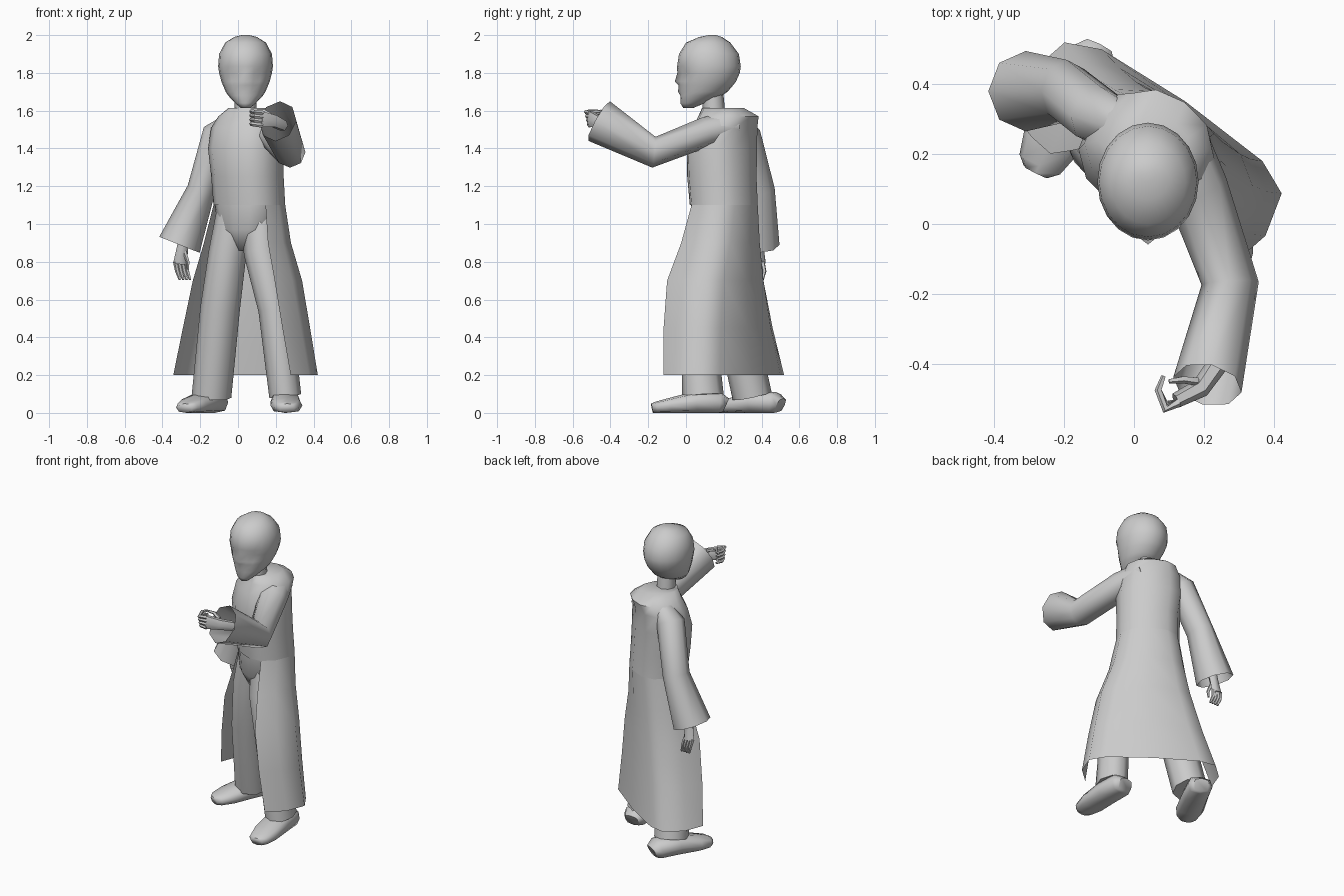
import bpy, bmesh, math
from mathutils import Vector

cube = bpy.data.objects.get("Cube")
if cube:
    bpy.data.objects.remove(cube, do_unlink=True)

grey = bpy.data.materials.new("plain_grey")
grey.use_nodes = True
colour = (0.6, 0.6, 0.6, 1)
grey.diffuse_color = colour
grey.node_tree.nodes["Principled BSDF"].inputs["Base Color"].default_value = colour

Y, Z = Vector((0, 1, 0)), Vector((0, 0, 1))
# The body is twisted towards its right
ACROSS = Vector((0.82, -0.57, 0))
FACING = Vector((-0.57, -0.82, 0))


def loft(name, rings, closed=True, caps=(True, True), angle=60):
    """Skin a list of equal point rings into one object."""
    bm = bmesh.new()
    rows = [[bm.verts.new(p) for p in ring] for ring in rings]
    count = len(rows[0])
    for low, high in zip(rows, rows[1:]):
        for i in range(count if closed else count - 1):
            j = (i + 1) % count
            bm.faces.new((low[i], low[j], high[j], high[i]))
    for row, cap in zip((rows[0], rows[-1]), caps):
        if cap and closed:
            bm.faces.new(row)
    bmesh.ops.recalc_face_normals(bm, faces=bm.faces)
    mesh = bpy.data.meshes.new(name)
    bm.to_mesh(mesh)
    bm.free()
    mesh.materials.append(grey)
    obj = bpy.data.objects.new(name, mesh)
    bpy.context.collection.objects.link(obj)
    bpy.ops.object.select_all(action='DESELECT')
    obj.select_set(True)
    bpy.context.view_layer.objects.active = obj
    bpy.ops.object.shade_smooth_by_angle(angle=math.radians(angle))
    return obj


def power(value, p):
    return math.copysign(abs(value) ** p, value)


def body_ring(x, y, z, wide, deep, p=0.85, steps=range(12)):
    """Twisted, slightly boxy oval; step zero is the middle of the front."""
    ring = []
    for k in steps:
        t = k * math.tau / 12
        ring.append(Vector((x, y, z)) + ACROSS * wide * power(math.sin(t), p)
                    + FACING * deep * power(math.cos(t), p))
    return ring


def tube(name, path, ref=Z, sides=8, caps=(True, True), p=1):
    """Oval tube; each path entry is x, y, z, half width, half height."""
    pts = [Vector(s[:3]) for s in path]
    rings = []
    for i, (c, s) in enumerate(zip(pts, path)):
        along = (pts[min(i + 1, len(pts) - 1)] - pts[max(i - 1, 0)]).normalized()
        side = ref.cross(along).normalized()
        up = along.cross(side)
        turns = [k * math.tau / sides for k in range(sides)]
        rings.append([c + side * s[3] * power(math.cos(t), p)
                      + up * s[-1] * power(math.sin(t), p) for t in turns])
    return loft(name, rings, caps=caps)


# Robe: closed upper body with the flat hood fold on the back
loft("robe_body", [body_ring(*r) for r in (
    (0.06, 0.20, 1.10, 0.19, 0.165),
    (0.05, 0.19, 1.25, 0.19, 0.17),
    (0.04, 0.19, 1.40, 0.20, 0.17),
    (0.045, 0.205, 1.51, 0.19, 0.155),
    (0.06, 0.225, 1.57, 0.16, 0.15),
    (0.055, 0.195, 1.615, 0.095, 0.11))], caps=(False, True))

# Robe: flared skirt, open at the front
panel = range(2, 11)
loft("robe_skirt", [body_ring(*r, steps=panel) for r in (
    (0.06, 0.20, 1.10, 0.19, 0.165, 0.85),
    (0.05, 0.18, 0.90, 0.23, 0.18, 0.75),
    (0.05, 0.155, 0.70, 0.29, 0.20, 0.65),
    (0.045, 0.17, 0.45, 0.35, 0.195, 0.60),
    (0.04, 0.20, 0.20, 0.41, 0.185, 0.55))], closed=False)

# Trousers
loft("trouser_seat", [body_ring(*r) for r in (
    (0.06, 0.20, 1.11, 0.185, 0.16),
    (0.05, 0.18, 0.97, 0.155, 0.13),
    (0.045, 0.18, 0.86, 0.06, 0.07))], angle=80)
tube("right_leg", [
    (-0.01, 0.20, 1.08, 0.10), (-0.055, 0.20, 0.85, 0.10),
    (-0.095, 0.25, 0.55, 0.105), (-0.14, 0.35, 0.09, 0.105)], ref=Y)
tube("left_leg", [
    (0.11, 0.15, 1.08, 0.095), (0.125, 0.10, 0.85, 0.095),
    (0.195, 0.06, 0.55, 0.088), (0.25, 0.09, 0.09, 0.085, 0.11)], ref=Y)


# Shoes: sections from heel to toe
def shoe(name, heel, toe):
    heel, toe = Vector(heel), Vector(toe)
    path = []
    for f, half, tall in ((0, 0.05, 0.08), (0.08, 0.075, 0.11), (0.4, 0.08, 0.115),
                          (0.75, 0.085, 0.08), (0.94, 0.065, 0.06), (1, 0.04, 0.05)):
        c = heel.lerp(toe, f)
        path.append((c.x, c.y, tall / 2, half, tall / 2))
    tube(name, path, p=0.7)


shoe("left_shoe", (0.245, 0.21), (0.26, -0.18))
shoe("right_shoe", (-0.105, 0.50), (-0.28, 0.15))

# Sleeves, open at the cuff
tube("right_sleeve", [
    (-0.01, 0.27, 1.545, 0.06), (-0.105, 0.31, 1.475, 0.085),
    (-0.195, 0.38, 1.18, 0.075, 0.09), (-0.31, 0.38, 0.89, 0.115)],
    ref=Y, caps=(True, False))
tube("left_sleeve", [
    (0.11, 0.24, 1.52, 0.10, 0.08), (0.18, 0.10, 1.485, 0.09, 0.08),
    (0.275, -0.17, 1.38, 0.082), (0.21, -0.46, 1.545, 0.10, 0.12)],
    caps=(True, False))

# Right hand hanging down, fingers side by side
tube("right_palm", [
    (-0.27, 0.385, 0.98, 0.03), (-0.295, 0.39, 0.87, 0.03, 0.025),
    (-0.305, 0.405, 0.79, 0.038, 0.02)], ref=Y, sides=6)
for i in range(4):
    x = -0.332 + 0.018 * i
    tube(f"right_finger_{i + 1}", [
        (x, 0.405, 0.80, 0.012), (x + 0.01, 0.415, 0.75, 0.011),
        (x + 0.025, 0.405, 0.705, 0.007)], ref=Y, sides=5)
tube("right_thumb", [
    (-0.285, 0.385, 0.86, 0.012), (-0.265, 0.37, 0.80, 0.010),
    (-0.265, 0.375, 0.76, 0.006)], ref=Y, sides=5)

# Left hand raised, fingers curling inwards
tube("left_palm", [
    (0.24, -0.40, 1.52, 0.03), (0.19, -0.47, 1.545, 0.028, 0.036),
    (0.12, -0.505, 1.555, 0.022, 0.048)], sides=6)
for i in range(4):
    z = 1.522 + 0.022 * i
    tube(f"left_finger_{i + 1}", [
        (0.13, -0.51, z, 0.013), (0.09, -0.515 - 0.005 * i, z + 0.005, 0.012),
        (0.07, -0.475, z + 0.008, 0.011), (0.085, -0.435, z + 0.005, 0.007)], sides=5)
tube("left_thumb", [
    (0.18, -0.45, 1.57, 0.013), (0.14, -0.445, 1.595, 0.011),
    (0.10, -0.45, 1.60, 0.007)], sides=5)

# Neck
MID = 0.04
tube("neck", [(MID, 0.15, 1.56, 0.06), (MID, 0.14, 1.72, 0.055)], ref=Y, caps=(False, False))

# Head: height, front, back, half width, nose or lip push, eye socket depth
head = []
for z, front, back, half, push, socket in (
        (1.615, -0.015, 0.04, 0.025, 0, 0), (1.64, -0.03, 0.10, 0.055, 0, 0),
        (1.68, -0.03, 0.19, 0.092, 0, 0), (1.70, -0.03, 0.22, 0.105, 0.012, 0),
        (1.735, -0.035, 0.25, 0.12, 0.004, 0), (1.755, -0.037, 0.265, 0.128, 0.022, 0.002),
        (1.80, -0.04, 0.285, 0.14, 0.006, 0.014), (1.835, -0.047, 0.29, 0.145, 0, 0),
        (1.90, -0.037, 0.28, 0.14, 0, 0), (1.96, 0.00, 0.235, 0.108, 0, 0),
        (1.99, 0.07, 0.19, 0.06, 0, 0), (2.0, 0.12, 0.16, 0.02, 0, 0)):
    cy = (front + back) / 2
    ring = []
    for k in range(20):
        t = k * math.tau / 20
        ring.append(Vector((MID + half * math.sin(t), cy - (cy - front) * math.cos(t), z)))
    ring[0].y -= push
    for k in (1, 2, -1, -2):
        ring[k].y += socket
    head.append(ring)
loft("head", head)
